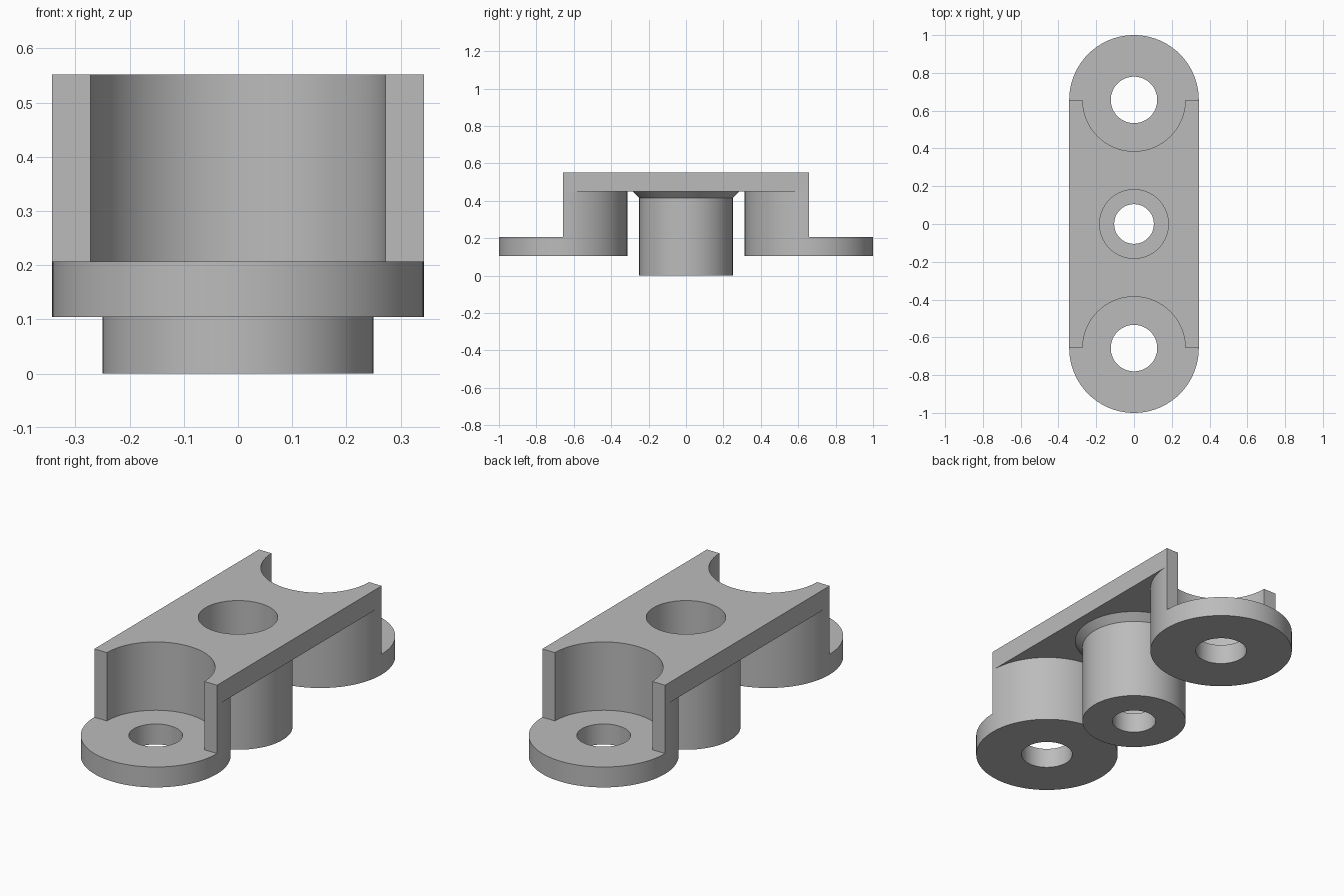
import bpy
import bmesh
from math import cos, sin, pi, radians
from mathutils import Vector

cube = bpy.data.objects.get("Cube")
if cube:
    bpy.data.objects.remove(cube, do_unlink=True)

# Main dimensions
END_Y = 0.657                      # centre of each end foot
OUTER, POCKET = 0.343, 0.272       # foot radius and pocket radius
SCREW_HOLE = 0.123
FOOT_LOW, FOOT_TOP = 0.104, 0.207
PLATE_LOW, PLATE_TOP = 0.45, 0.552
BOSS, WELL, BOSS_HOLE, FLARE = 0.25, 0.182, 0.105, 0.285
STEPS = 24                         # segments per quarter circle

grey = bpy.data.materials.new("plain grey")
grey.use_nodes = True
grey.diffuse_color = (0.5, 0.5, 0.5, 1)
grey.node_tree.nodes["Principled BSDF"].inputs["Base Color"].default_value = grey.diffuse_color


def arc(radius, start, end, cy=0.0):
    """Points along an arc, angles in quarter turns."""
    n = STEPS * abs(end - start)
    angles = [(start + (end - start) * i / n) * pi / 2 for i in range(n + 1)]
    return [(radius * cos(a), cy + radius * sin(a)) for a in angles]


def finish(name, bm):
    bmesh.ops.recalc_face_normals(bm, faces=bm.faces[:])
    mesh = bpy.data.meshes.new(name)
    bm.to_mesh(mesh)
    bm.free()
    mesh.materials.append(grey)
    mesh.shade_smooth()
    mesh.set_sharp_from_angle(angle=radians(30))
    obj = bpy.data.objects.new(name, mesh)
    bpy.context.collection.objects.link(obj)
    return obj


def mirrored_slab(name, outline, low, high):
    """Extrude one quarter of a part, open its seams and mirror it."""
    bm = bmesh.new()
    base = bm.faces.new([bm.verts.new((x, y, low)) for x, y in outline])
    solid = bmesh.ops.extrude_face_region(bm, geom=[base], use_keep_orig=True)
    top = [v for v in solid["geom"] if isinstance(v, bmesh.types.BMVert)]
    bmesh.ops.translate(bm, verts=top, vec=Vector((0, 0, high - low)))
    bmesh.ops.recalc_face_normals(bm, faces=bm.faces[:])
    seams = [f for f in bm.faces
             if any(all(abs(v.co[k]) < 1e-5 for v in f.verts) for k in (0, 1))]
    bmesh.ops.delete(bm, geom=seams, context='FACES')
    obj = finish(name, bm)
    mirror = obj.modifiers.new("mirror", 'MIRROR')
    mirror.use_axis = (True, True, False)
    return obj


# Top plate with a centre hole and a scallop at each end
mirrored_slab("top_plate",
              arc(WELL, 0, 1) + arc(POCKET, -1, 0, END_Y)
              + [(OUTER, END_Y), (OUTER, 0)],
              PLATE_LOW, PLATE_TOP)

# Half-round walls joining the plate to the feet
mirrored_slab("pocket_walls",
              arc(OUTER, -1, 0, END_Y) + arc(POCKET, 0, -1, END_Y),
              FOOT_TOP, PLATE_LOW)

# Round feet with screw holes
mirrored_slab("end_feet",
              arc(OUTER, -1, 1, END_Y) + arc(SCREW_HOLE, 1, -1, END_Y),
              FOOT_LOW, FOOT_TOP)

# Centre boss: stepped bore inside, flare under the plate outside
profile = [(BOSS_HOLE, 0), (BOSS, 0), (BOSS, 0.415), (FLARE, PLATE_LOW),
           (WELL, PLATE_LOW), (WELL, FOOT_LOW), (BOSS_HOLE, FOOT_LOW)]
bm = bmesh.new()
ring = [bm.verts.new((r, 0, z)) for r, z in profile]
edges = [bm.edges.new((ring[i - 1], ring[i])) for i in range(len(ring))]
bmesh.ops.spin(bm, geom=ring + edges, cent=(0, 0, 0), axis=(0, 0, 1),
               angle=2 * pi, steps=4 * STEPS)
bmesh.ops.remove_doubles(bm, verts=bm.verts[:], dist=1e-5)
finish("centre_boss", bm)
